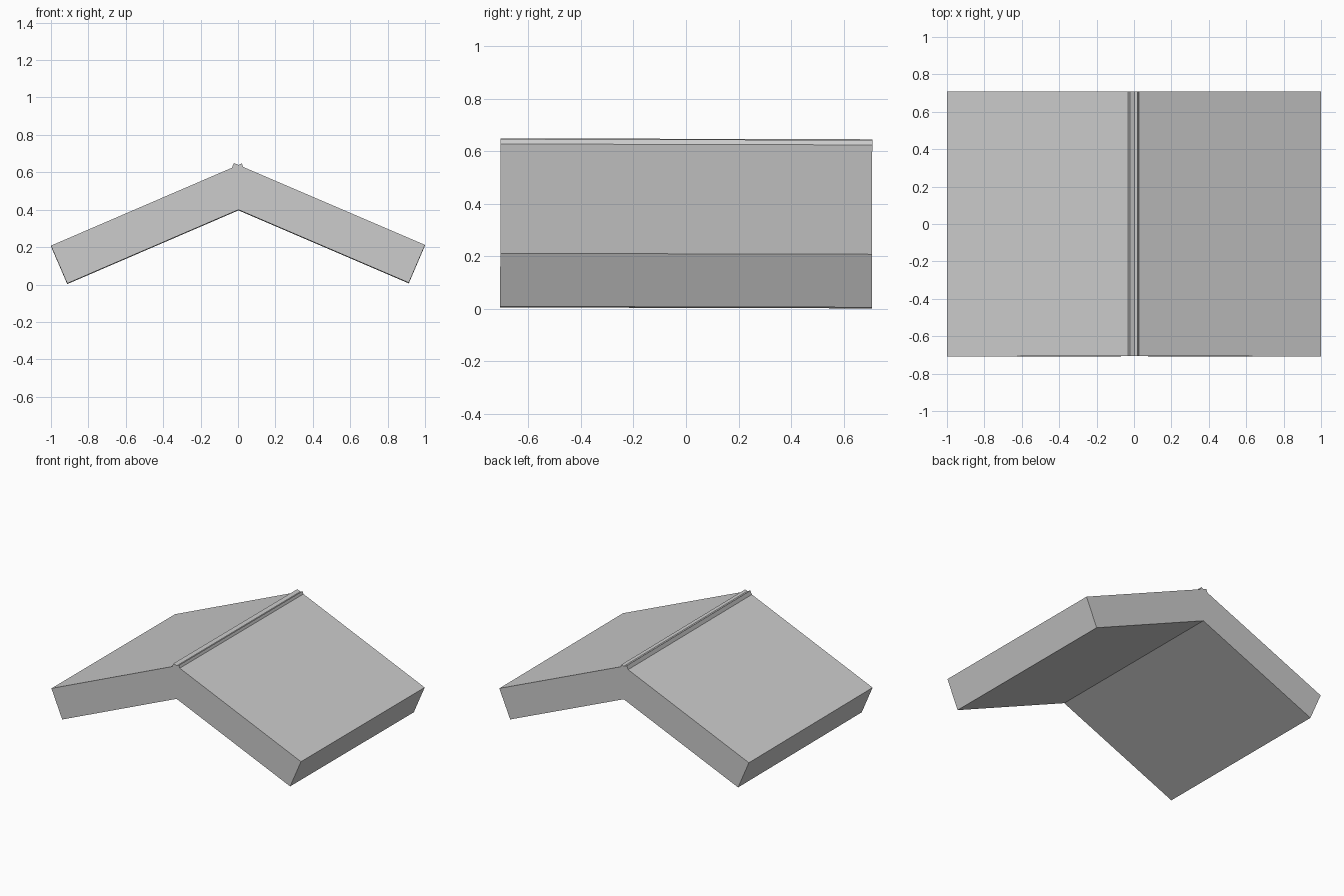
import bpy, bmesh, math
from mathutils import Vector

if "Cube" in bpy.data.objects:
    bpy.data.objects.remove(bpy.data.objects["Cube"])

grey = bpy.data.materials.new("plain_grey")
grey.diffuse_color = (0.6, 0.6, 0.6, 1)
grey.use_nodes = True
grey.node_tree.nodes["Principled BSDF"].inputs["Base Color"].default_value = grey.diffuse_color

THICK, HALF_DEPTH = 0.22, 0.708


def roof_slab(name, side, eave_z, ridge_x, ridge_z):
    """Rectangular slab placed by its upper edge, from eave to just past the ridge."""
    eave = Vector((side, 0, eave_z))
    ridge = Vector((ridge_x, 0, ridge_z))
    along = (ridge - eave).normalized()
    down = Vector((along.z, 0, -along.x))
    if down.z > 0:
        down = -down
    profile = [eave, ridge, ridge + down * THICK, eave + down * THICK]
    bm = bmesh.new()
    face = bm.faces.new([bm.verts.new(p - Vector((0, HALF_DEPTH, 0))) for p in profile])
    out = bmesh.ops.extrude_face_region(bm, geom=[face])
    moved = [v for v in out["geom"] if isinstance(v, bmesh.types.BMVert)]
    bmesh.ops.translate(bm, verts=moved, vec=(0, 2 * HALF_DEPTH, 0))
    bmesh.ops.recalc_face_normals(bm, faces=bm.faces)
    mesh = bpy.data.meshes.new(name)
    bm.to_mesh(mesh)
    bm.free()
    mesh.materials.append(grey)
    obj = bpy.data.objects.new(name, mesh)
    obj.rotation_euler.x = -0.0025  # very slight fall toward the back
    bpy.context.collection.objects.link(obj)


# Two slabs crossing at the ridge, their upper corners poking through each other
roof_slab("left_roof_slab", -1, 0.206, 0.020, 0.645)
roof_slab("right_roof_slab", 1, 0.210, -0.022, 0.648)
